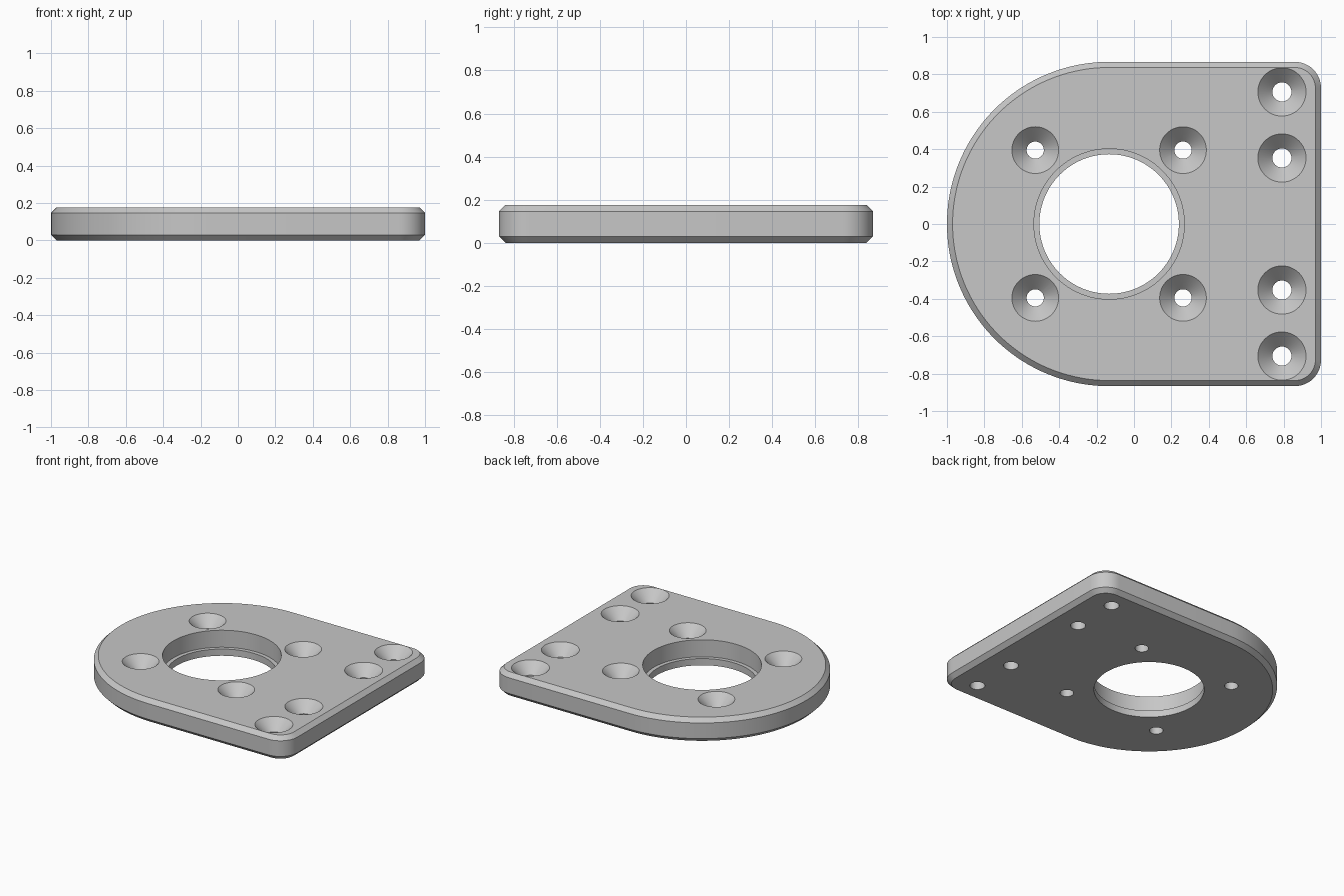
import bpy
import bmesh
from math import cos, sin, pi, radians

if "Cube" in bpy.data.objects:
    bpy.data.objects.remove(bpy.data.objects["Cube"], do_unlink=True)

HEIGHT, CHAMFER = 0.177, 0.03
ROUND_X, ROUND_R, CORNER_R = -0.133, 0.867, 0.14

metal = bpy.data.materials.new("light_grey_metal")
metal.use_nodes = True
grey = (0.57, 0.57, 0.57, 1)
metal.diffuse_color = grey
metal.node_tree.nodes["Principled BSDF"].inputs["Base Color"].default_value = grey


def make_object(name, bm):
    bmesh.ops.recalc_face_normals(bm, faces=bm.faces)
    mesh = bpy.data.meshes.new(name)
    bm.to_mesh(mesh)
    bm.free()
    mesh.materials.append(metal)
    obj = bpy.data.objects.new(name, mesh)
    bpy.context.collection.objects.link(obj)
    return obj


def loft(name, rings):
    """Skin closed rings of equal length and cap both ends."""
    bm = bmesh.new()
    loops = [[bm.verts.new(p) for p in ring] for ring in rings]
    n = len(loops[0])
    for low, high in zip(loops, loops[1:]):
        for i in range(n):
            j = (i + 1) % n
            bm.faces.new((low[i], low[j], high[j], high[i]))
    bm.faces.new(loops[0][::-1])
    bm.faces.new(loops[-1])
    return make_object(name, bm)


def arc(cx, cy, r, start, end, steps, z):
    angles = [radians(start + (end - start) * i / steps) for i in range(steps + 1)]
    return [(cx + r * cos(a), cy + r * sin(a), z) for a in angles]


def outline(inset, z):
    """Half-round plate outline with two rounded corners."""
    r = CORNER_R - inset
    cx, cy = 1 - CORNER_R, ROUND_R - CORNER_R
    return (arc(ROUND_X, 0, ROUND_R - inset, 90, 270, 72, z)
            + arc(cx, -cy, r, -90, 0, 12, z)
            + arc(cx, cy, r, 0, 90, 12, z))


def turned(name, x, y, profile, sides):
    """Round cutter from (radius, height) pairs."""
    return loft(name, [[(x + r * cos(2 * pi * i / sides), y + r * sin(2 * pi * i / sides), z)
                        for i in range(sides)] for r, z in profile])


# Chamfered plate
plate = loft("mounting_plate", [outline(CHAMFER, 0), outline(0, CHAMFER),
                                outline(0, HEIGHT - CHAMFER), outline(CHAMFER, HEIGHT)])

# Stepped centre bore
cutters = [turned("bore_cutter", ROUND_X, 0,
                  [(0.373, -0.1), (0.373, 0.05), (0.402, 0.05), (0.402, 0.3)], 96)]


# Countersunk screw holes
def countersink(x, y, hole, head):
    depth = head - hole
    cutters.append(turned("screw_cutter", x, y,
                          [(hole, -0.1), (hole, HEIGHT - depth), (head, HEIGHT), (head, 0.3)], 48))


for side in (-1, 1):
    for dx in (-0.395, 0.395):
        countersink(ROUND_X + dx, side * 0.395, 0.046, 0.125)
    for y in (0.353, 0.706):
        countersink(0.791, side * y, 0.051, 0.129)

# Cut the holes and discard the cutters
bpy.ops.object.select_all(action="DESELECT")
plate.select_set(True)
bpy.context.view_layer.objects.active = plate
for cutter in cutters:
    cutter.hide_render = True
    cut = plate.modifiers.new("hole", "BOOLEAN")
    cut.operation = "DIFFERENCE"
    cut.solver = "EXACT"
    cut.object = cutter
    bpy.ops.object.modifier_apply(modifier=cut.name)
    bpy.data.objects.remove(cutter, do_unlink=True)

bpy.ops.object.shade_smooth_by_angle(angle=radians(30))
